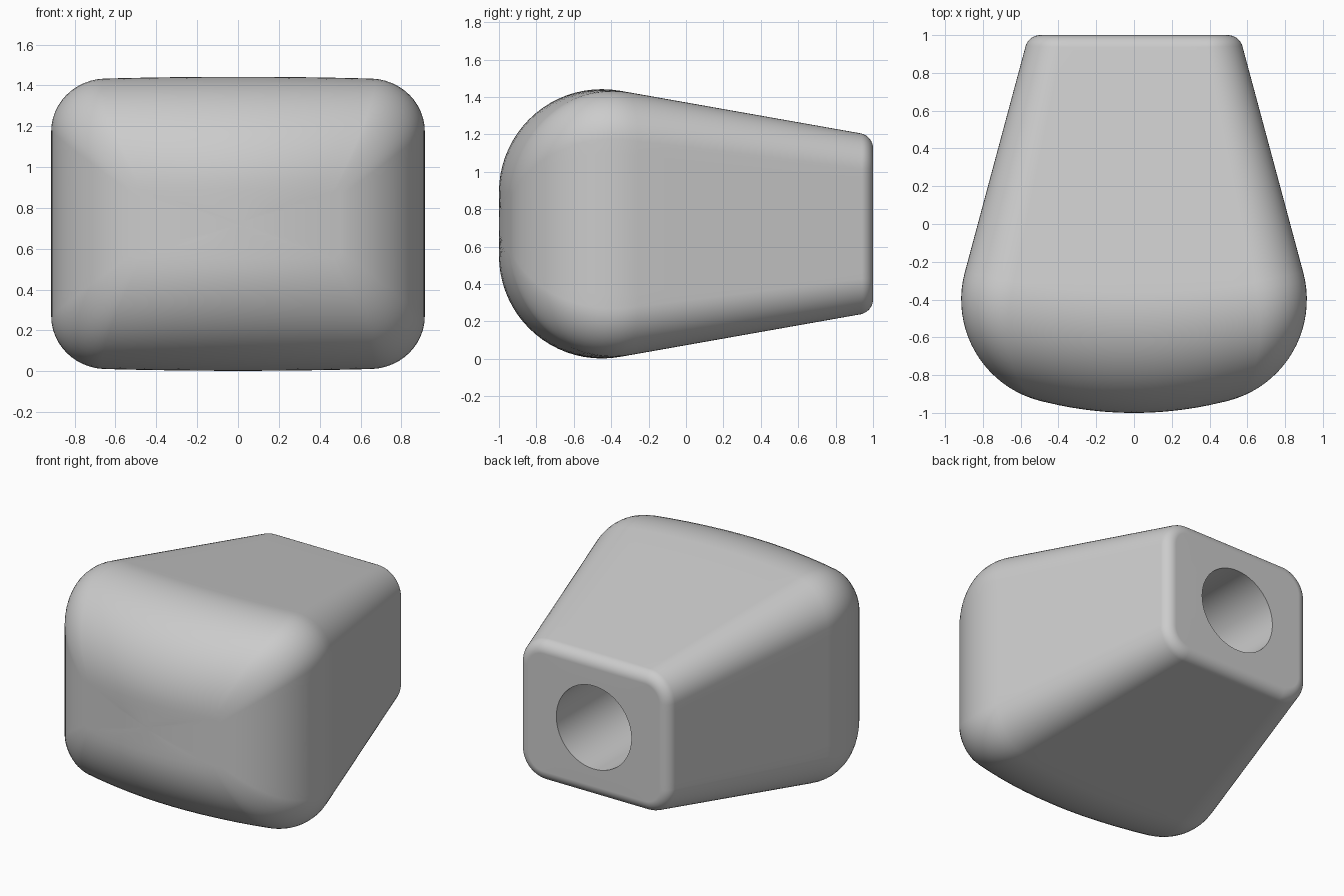
import bpy
import bmesh
from math import sin, cos, pi, radians

cube = bpy.data.objects.get("Cube")
if cube:
    bpy.data.objects.remove(cube)

MID_Z = 0.722
SIDE_TAPER, TOP_TAPER = 0.269, 0.177
ARC, STRAIGHT = 12, 12            # segments per corner and per side
COUNT = 4 * (ARC + STRAIGHT)

bm = bmesh.new()


def lerp(a, b, t):
    return a + (b - a) * t


def section(w, h, r):
    """Rounded rectangle in x and z, starting at the first corner arc."""
    pts = []
    for q, (sx, sz) in enumerate(((1, 1), (-1, 1), (-1, -1), (1, -1))):
        for i in range(ARC + 1):
            a = (q + i / ARC) * pi / 2
            pts.append((sx * (w - r) + r * cos(a), sz * (h - r) + r * sin(a)))
        end = pts[-1]
        nxt = (-(w - r), h) if q == 0 else (-w, -(h - r)) if q == 1 else \
            (w - r, -h) if q == 2 else (w, h - r)
        for i in range(1, STRAIGHT):
            t = i / STRAIGHT
            pts.append((lerp(end[0], nxt[0], t), lerp(end[1], nxt[1], t)))
    return pts


def ring(w, h, r, y_top, y_side, taper=0.0):
    """Section bowed along y, so the sides sit further back than the middle."""
    verts = []
    for x, z in section(w, h, r):
        shift = (y_side - y_top) * (x / w) ** 2
        z *= 1 - taper * shift / h
        verts.append(bm.verts.new((x, y_top + shift, z + MID_Z)))
    return verts


def circle(radius, y):
    verts = []
    for i in range(COUNT):
        a = pi / 4 + (i - ARC / 2) * 2 * pi / COUNT
        verts.append(bm.verts.new((radius * cos(a), y, MID_Z + radius * sin(a))))
    return verts


rings = []

# Gently curved front face
for s in (0.1, 0.4, 0.7):
    rings.append(ring(0.503 * s, 0.17 * s, 0.03 * s, -1, -1 + 0.065 * s * s))

# Large rounding from the front face into the sides, top and bottom
STEPS = 20
for i in range(STEPS + 1):
    t = i / STEPS
    a = lerp(0.258, pi / 2 + 0.263, t)
    b = lerp(0, pi / 2 + 0.175, t)
    rings.append(ring(0.362 + 0.553 * sin(a), 0.17 + 0.55 * sin(b),
                      0.03 + 0.23 * sin(t * pi / 2),
                      -0.45 - 0.55 * cos(b), -0.4 - 0.553 * cos(a),
                      TOP_TAPER * t))

# Straight tapering body
for i in range(1, 9):
    t = i / 8
    y_side, y_top = lerp(-0.256, 0.941, t), lerp(-0.356, 0.934, t)
    rings.append(ring(0.896 - SIDE_TAPER * (y_side + 0.256),
                      0.712 - TOP_TAPER * (y_top + 0.356),
                      lerp(0.26, 0.19, t), y_top, y_side, TOP_TAPER))

# Small rounding at the back end
for i in range(1, 9):
    a = lerp(0.24, pi / 2, i / 8)
    y = 0.92 + 0.08 * sin(a)
    rings.append(ring(0.497 + 0.08 * cos(a), 0.404 + 0.08 * cos(a),
                      0.11 + 0.08 * cos(a), y, y))

# Flat end face and round blind socket
rings.append(circle(0.285, 1.0))
rings.append(circle(0.285, 0.0))

for lo, hi in zip(rings, rings[1:]):
    for i in range(COUNT):
        j = (i + 1) % COUNT
        bm.faces.new((lo[i], lo[j], hi[j], hi[i]))
bm.faces.new(rings[0])
bm.faces.new(rings[-1])
bmesh.ops.recalc_face_normals(bm, faces=bm.faces)

mesh = bpy.data.meshes.new("knob_body")
bm.to_mesh(mesh)
bm.free()
knob = bpy.data.objects.new("knob_body", mesh)
bpy.context.collection.objects.link(knob)

# Plain grey material
grey = bpy.data.materials.new("plain_grey")
grey.use_nodes = True
colour = (0.6, 0.6, 0.6, 1)
grey.diffuse_color = colour
grey.node_tree.nodes["Principled BSDF"].inputs["Base Color"].default_value = colour
mesh.materials.append(grey)

# Smooth shading with a crisp socket rim
bpy.ops.object.select_all(action="DESELECT")
knob.select_set(True)
bpy.context.view_layer.objects.active = knob
bpy.ops.object.shade_smooth_by_angle(angle=radians(40))
weighted = knob.modifiers.new("even_shading", "WEIGHTED_NORMAL")
weighted.keep_sharp = True
